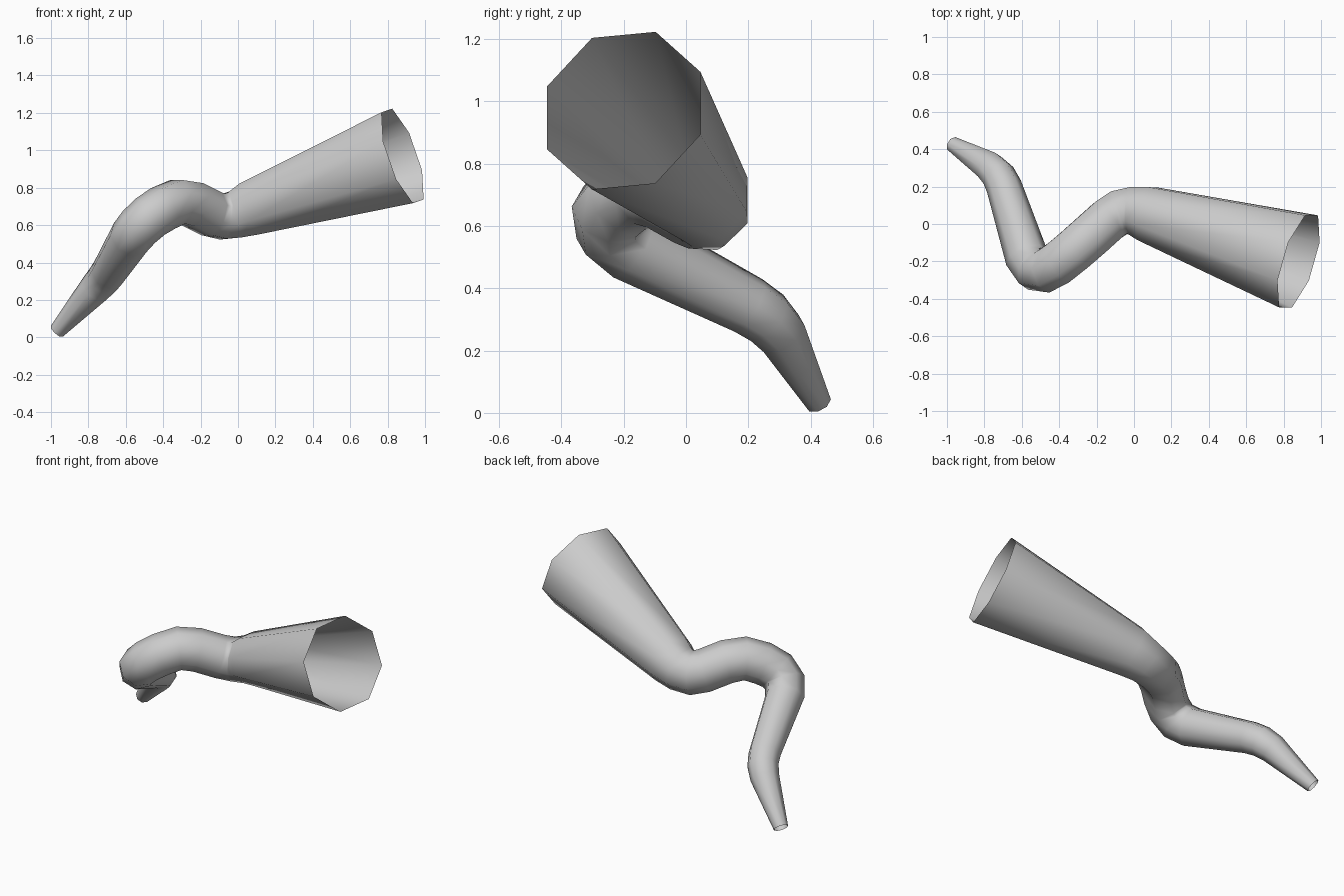
import bpy, bmesh
from math import cos, sin, radians
from mathutils import Vector

cube = bpy.data.objects.get("Cube")
if cube:
    bpy.data.objects.remove(cube, do_unlink=True)

SIDES = 8
PHASE = radians(28)

# Centre line from the wide mouth to the narrow tip: x, y, z, radius
path = [
    (0.88, -0.20, 0.97, 0.278),
    (0.07, 0.055, 0.69, 0.157),
    (-0.01, 0.07, 0.658, 0.138),
    (-0.08, 0.06, 0.645, 0.130),
    (-0.14, 0.02, 0.66, 0.128),
    (-0.24, -0.07, 0.71, 0.128),
    (-0.32, -0.14, 0.725, 0.127),
    (-0.40, -0.205, 0.69, 0.126),
    (-0.47, -0.245, 0.645, 0.124),
    (-0.53, -0.24, 0.59, 0.121),
    (-0.575, -0.175, 0.535, 0.117),
    (-0.695, 0.20, 0.345, 0.096),
    (-0.725, 0.26, 0.305, 0.092),
    (-0.77, 0.305, 0.255, 0.085),
    (-0.968, 0.425, 0.033, 0.043),
]
centres = [Vector(p[:3]) for p in path]
radii = [p[3] for p in path]


def direction(i):
    """Bisecting direction of the path at point i."""
    before = centres[i] - centres[i - 1] if i > 0 else None
    after = centres[i + 1] - centres[i] if i < len(centres) - 1 else None
    total = Vector()
    for step in (before, after):
        if step:
            total += step.normalized()
    return total.normalized()


# Tapered tube: sweep an octagon, carrying its frame along without twist
bm = bmesh.new()
tangent = direction(0)
side = Vector((0, 0, 1)).cross(-tangent).normalized()
rings = []
for i, (centre, radius) in enumerate(zip(centres, radii)):
    new_tangent = direction(i)
    side = tangent.rotation_difference(new_tangent) @ side
    tangent = new_tangent
    up = (-tangent).cross(side)
    ring = []
    for k in range(SIDES):
        a = PHASE + radians(360 / SIDES) * k
        ring.append(bm.verts.new(centre + radius * (cos(a) * side + sin(a) * up)))
    rings.append(ring)

for a, b in zip(rings, rings[1:]):
    for k in range(SIDES):
        n = (k + 1) % SIDES
        bm.faces.new((a[k], b[k], b[n], a[n])).smooth = True
bm.normal_update()

mesh = bpy.data.meshes.new("bent_tapered_tube")
bm.to_mesh(mesh)
bm.free()

# Single grey material
grey = bpy.data.materials.new("light grey")
grey.use_nodes = True
colour = (0.6, 0.6, 0.6, 1)
grey.diffuse_color = colour
grey.node_tree.nodes["Principled BSDF"].inputs["Base Color"].default_value = colour
mesh.materials.append(grey)

tube = bpy.data.objects.new("bent_tapered_tube", mesh)
bpy.context.collection.objects.link(tube)
